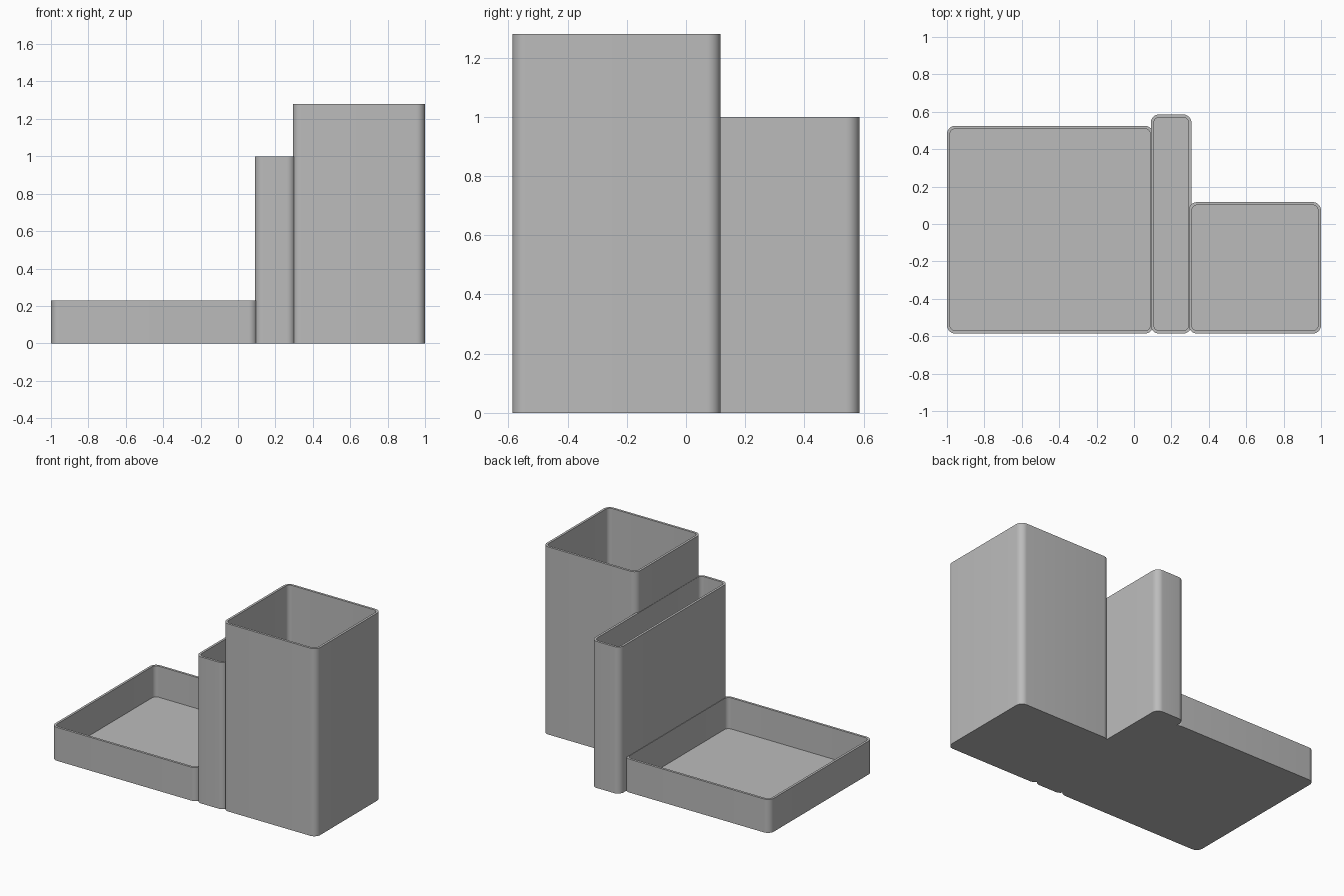
import bpy
import bmesh
from math import cos, sin, pi

cube = bpy.data.objects.get("Cube")
if cube:
    bpy.data.objects.remove(cube, do_unlink=True)

WALL = 0.016
RADIUS = 0.045
STEPS = 10

grey = bpy.data.materials.new("plain grey")
grey.use_nodes = True
colour = (0.5, 0.5, 0.5, 1)
grey.diffuse_color = colour
grey.node_tree.nodes["Principled BSDF"].inputs["Base Color"].default_value = colour


def outline(x0, x1, y0, y1, r):
    """Rounded rectangle, counter-clockwise."""
    corners = [(x1 - r, y1 - r), (x0 + r, y1 - r), (x0 + r, y0 + r), (x1 - r, y0 + r)]
    points = []
    for quarter, (cx, cy) in enumerate(corners):
        for i in range(STEPS + 1):
            a = (quarter + i / STEPS) * pi / 2
            points.append((cx + r * cos(a), cy + r * sin(a)))
    return points


def open_box(name, x0, x1, y0, y1, height):
    """Open-topped container with rounded upright corners and a thin floor."""
    bm = bmesh.new()
    outer = outline(x0, x1, y0, y1, RADIUS)
    inner = outline(x0 + WALL, x1 - WALL, y0 + WALL, y1 - WALL, RADIUS - WALL)
    levels = [(outer, 0), (outer, height), (inner, height), (inner, WALL)]
    rings = [[bm.verts.new((x, y, z)) for x, y in pts] for pts, z in levels]
    n = len(outer)
    for low, high in zip(rings, rings[1:]):
        for i in range(n):
            j = (i + 1) % n
            bm.faces.new((low[i], low[j], high[j], high[i]))
    bm.faces.new(rings[0][::-1])
    bm.faces.new(rings[-1])
    mesh = bpy.data.meshes.new(name)
    bm.to_mesh(mesh)
    bm.free()
    mesh.materials.append(grey)
    obj = bpy.data.objects.new(name, mesh)
    bpy.context.collection.objects.link(obj)
    bpy.ops.object.select_all(action="DESELECT")
    obj.select_set(True)
    bpy.context.view_layer.objects.active = obj
    bpy.ops.object.shade_smooth_by_angle(angle=pi / 6)


# Three containers side by side, overlapping by about one wall
open_box("low_tray", -1, 0.103, -0.586, 0.525, 0.228)
open_box("narrow_slot", 0.09, 0.307, -0.586, 0.586, 1.0)
open_box("tall_holder", 0.293, 1, -0.586, 0.117, 1.28)
